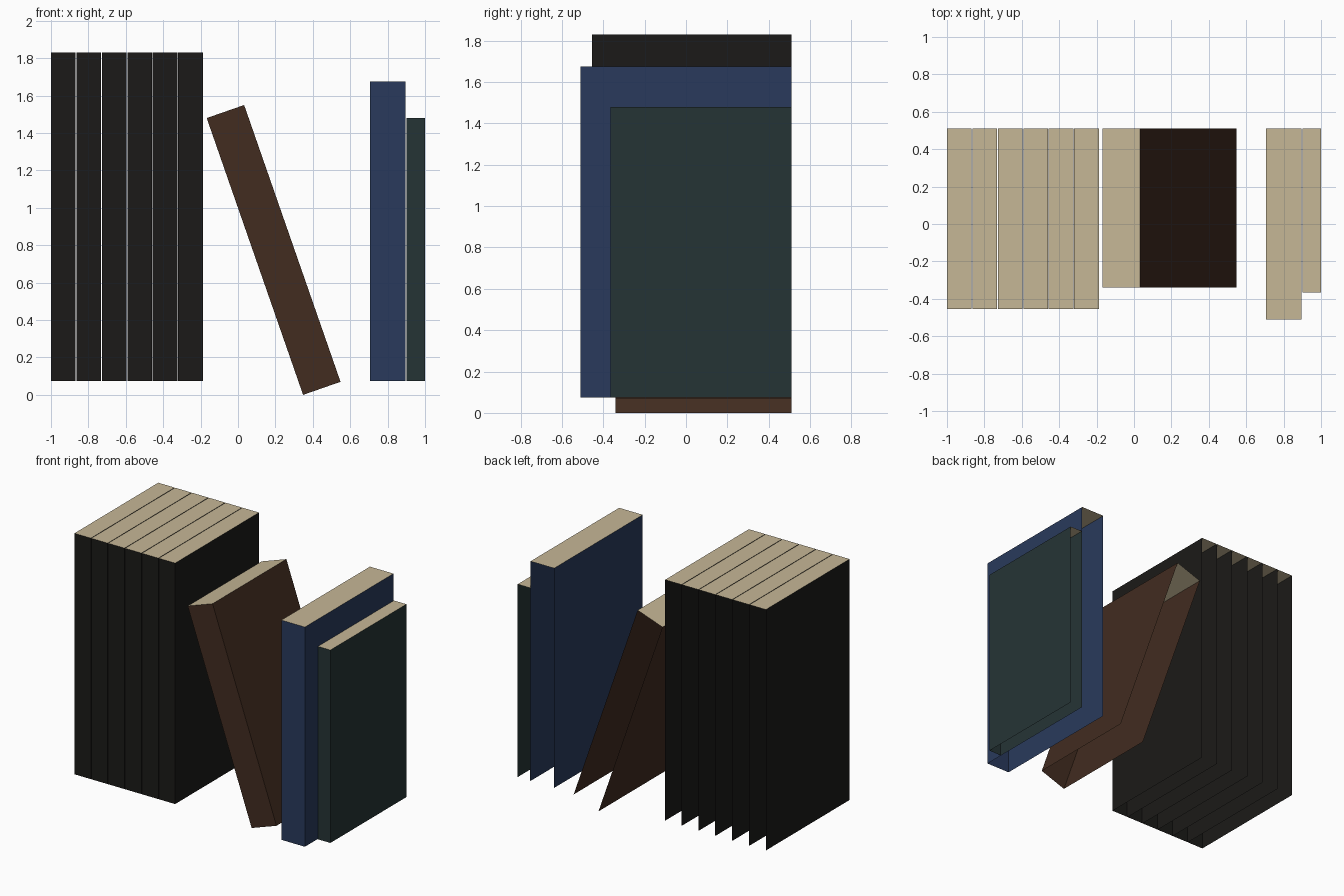
import bpy, bmesh
from math import radians
from mathutils import Matrix, Vector

default = bpy.data.objects.get("Cube")
if default:
    bpy.data.objects.remove(default, do_unlink=True)


def material(name, *rgb):
    """Flat colour given as 0-255 sRGB."""
    color = [((c / 255 + 0.055) / 1.055) ** 2.4 for c in rgb] + [1.0]
    mat = bpy.data.materials.new(name)
    mat.use_nodes = True
    mat.diffuse_color = color
    shader = mat.node_tree.nodes["Principled BSDF"]
    shader.inputs["Base Color"].default_value = color
    shader.inputs["Roughness"].default_value = 0.8
    return mat


paper = material("paper", 198, 183, 150)
black = material("black_cover", 27, 26, 24)
brown = material("brown_cover", 66, 44, 32)
blue = material("blue_cover", 41, 58, 92)
green = material("green_cover", 37, 52, 53)

BACK = 0.51     # all books line up at the back
SHELF = 0.075   # foot of the upright books


def book(name, cover, x, width, depth, height, z=SHELF, lean=0):
    """Spine, two covers and a paper top; open at the back and below."""
    bm = bmesh.new()
    bmesh.ops.create_cube(bm, size=1)
    bm.normal_update()
    hidden = [f for f in bm.faces if f.normal.y > 0.5 or f.normal.z < -0.5]
    bmesh.ops.delete(bm, geom=hidden, context='FACES')
    # Origin at the lower left back corner
    bmesh.ops.translate(bm, vec=Vector((0.5, -0.5, 0.5)), verts=bm.verts)
    bmesh.ops.transform(bm, matrix=Matrix.Diagonal((width, depth, height, 1)),
                        verts=bm.verts)
    for f in bm.faces:
        f.material_index = 1 if f.normal.z > 0.5 else 0
    mesh = bpy.data.meshes.new(name)
    bm.to_mesh(mesh)
    bm.free()
    mesh.materials.append(cover)
    mesh.materials.append(paper)
    obj = bpy.data.objects.new(name, mesh)
    obj.location = (x, BACK, z)
    obj.rotation_euler.y = radians(lean)
    bpy.context.collection.objects.link(obj)


# Row of matching volumes
for i in range(6):
    book(f"black_book_{i + 1}", black, -1 + i * 0.136, 0.132, 0.965, 1.755)

# Leaning book
book("leaning_brown_book", brown, 0.348, 0.212, 0.85, 1.567, z=0, lean=-19.2)

# Pair at the end of the shelf
book("blue_book", blue, 0.706, 0.19, 1.02, 1.6)
book("green_book", green, 0.9, 0.1, 0.875, 1.405)
